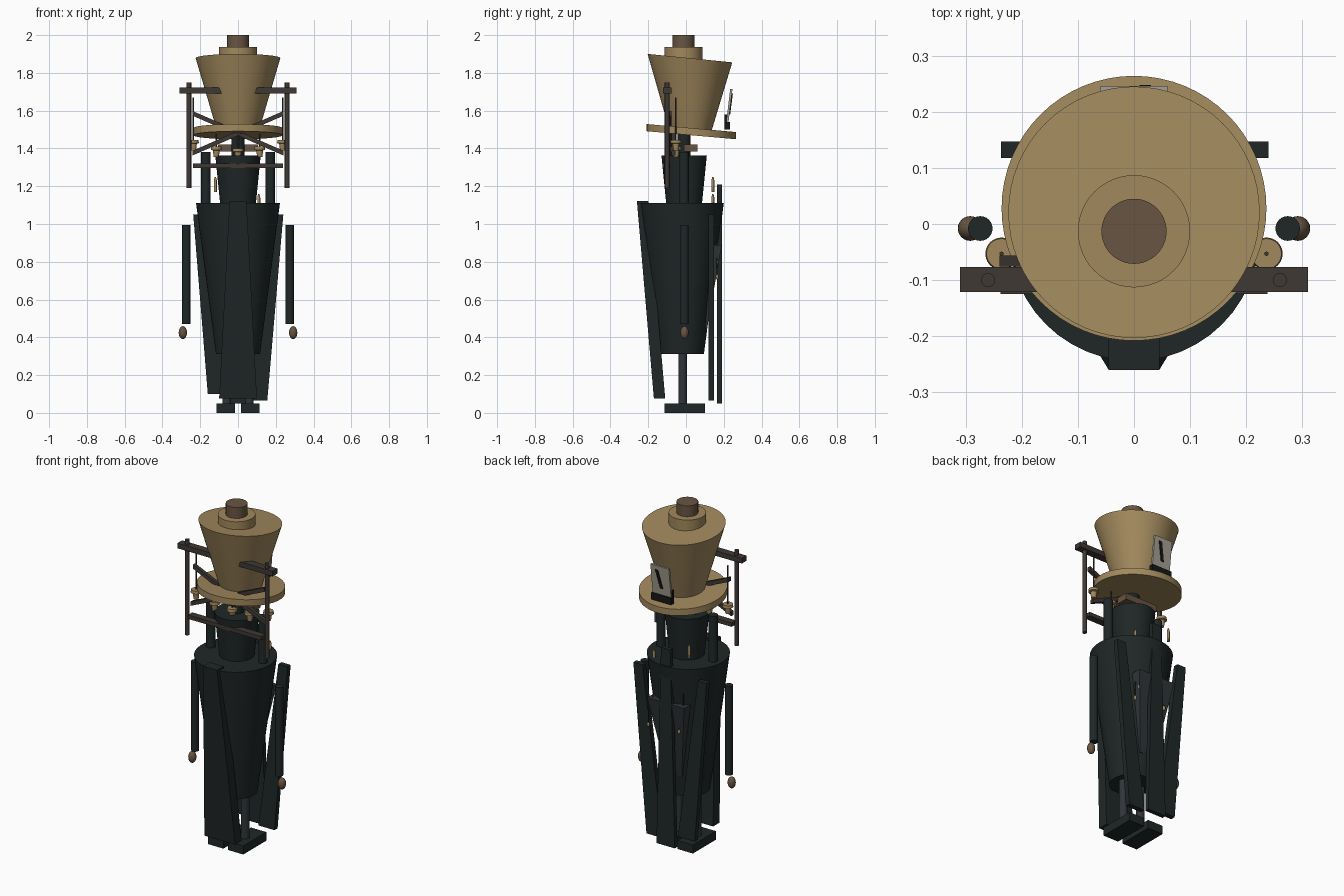
import bpy, math
from mathutils import Vector

def mat(name, c):
    m = bpy.data.materials.new(name)
    m.diffuse_color = (*c, 1)
    return m

DARK = mat("dark_cloth", (0.014, 0.02, 0.02))
GREY = mat("apron_grey", (0.03, 0.036, 0.042))
TAN = mat("straw", (0.36, 0.25, 0.11))
BROWN = mat("brown", (0.14, 0.09, 0.055))
WOOD = mat("dark_wood", (0.05, 0.04, 0.036))
PALE = mat("pale_board", (0.38, 0.35, 0.29))
BLACK = mat("black", (0.008, 0.008, 0.008))

def finish(name, verts, faces, m, smooth=False):
    me = bpy.data.meshes.new(name)
    me.from_pydata(verts, [], faces)
    me.materials.append(m)
    ob = bpy.data.objects.new(name, me)
    bpy.context.collection.objects.link(ob)
    if smooth:
        bpy.ops.object.select_all(action='DESELECT')
        ob.select_set(True)
        bpy.context.view_layer.objects.active = ob
        bpy.ops.object.shade_smooth_by_angle()
    return ob

def lathe(name, rings, m, x=0, y=0, slope=0, n=48):
    """Stack of (radius, z) circles; slope tilts every ring along y."""
    v, f = [], []
    for r, z in rings:
        for i in range(n):
            a = 2 * math.pi * i / n
            dy = r * math.sin(a)
            v.append((x + r * math.cos(a), y + dy, z + slope * dy))
    for k in range(len(rings) - 1):
        for i in range(n):
            j = (i + 1) % n
            f.append((k*n + i, k*n + j, k*n + n + j, k*n + n + i))
    f.append(tuple(reversed(range(n))))
    f.append(tuple(range(len(v) - n, len(v))))
    return finish(name, v, f, m, True)

def slab(name, low, high, m):
    """Tapered box between two rectangles (x0, x1, y0, y1, z)."""
    v = []
    for x0, x1, y0, y1, z in (low, high):
        v += [(x0, y0, z), (x1, y0, z), (x1, y1, z), (x0, y1, z)]
    f = [(3, 2, 1, 0), (4, 5, 6, 7)] + [(i, (i+1) % 4, (i+1) % 4 + 4, i + 4) for i in range(4)]
    return finish(name, v, f, m)

def box(name, x0, x1, y0, y1, z0, z1, m):
    return slab(name, (x0, x1, y0, y1, z0), (x0, x1, y0, y1, z1), m)

def egg(name, loc, r, h, m, n=24):
    rings = [(max(0.001, r * math.sin(t * math.pi / 12)), loc[2] - h * math.cos(t * math.pi / 12)) for t in range(13)]
    return lathe(name, rings, m, loc[0], loc[1], 0, n)

# hat: tilted brim, flaring crown, two stacked rings
lathe("hat_brim", [(0.236, 1.47), (0.236, 1.508)], TAN, 0, 0.028, -0.09, 64)
lathe("hat_crown", [(0.113, 1.50), (0.224, 1.878)], TAN, 0, 0.021, -0.1, 64)
lathe("hat_ring", [(0.1, 1.86), (0.1, 1.936)], TAN, 0, -0.013)
lathe("hat_cap", [(0.058, 1.92), (0.058, 2.0)], BROWN, 0, -0.013)

# notice board on the back of the hat
slab("board", (-0.06, 0.06, 0.213, 0.225, 1.54), (-0.06, 0.06, 0.234, 0.246, 1.715), PALE)
slab("board_bar", (-0.012, 0.006, 0.222, 0.234, 1.58), (0.012, 0.03, 0.236, 0.248, 1.69), BLACK)
box("board_shelf", -0.065, 0.065, 0.205, 0.232, 1.50, 1.54, BLACK)
box("board_side", -0.065, -0.055, 0.205, 0.22, 1.50, 1.58, BLACK)

# wooden frame around the hat
box("top_beam", -0.31, 0.31, -0.121, -0.077, 1.692, 1.722, WOOD)
box("low_beam", -0.238, 0.238, -0.125, -0.085, 1.297, 1.32, WOOD)
box("head_block", -0.105, 0.105, -0.01, 0.06, 1.385, 1.422, BROWN)
for s in (-1, 1):
    lathe("frame_post", [(0.0125, 1.19), (0.0125, 1.75)], WOOD, s * 0.26, -0.1, 0, 20)
    y = -0.066 if s < 0 else -0.088
    v = [(s*0.24, y-0.01, 1.573), (s*0.24, y-0.01, 1.598), (-s*0.24, y-0.01, 1.388), (-s*0.24, y-0.01, 1.363)]
    v += [(a, b + 0.02, c) for a, b, c in v]
    f = [(0, 1, 2, 3), (7, 6, 5, 4)] + [(i, i + 4, (i+1) % 4 + 4, (i+1) % 4) for i in range(4)]
    if s > 0:
        f = [q[::-1] for q in f]
    finish("cross_brace", v, f, WOOD)

# hanging bells and their cords
for x, z, top in ((-0.236, 1.39, 1.67), (-0.115, 1.355, 1.48), (0, 1.345, 1.48), (0.115, 1.355, 1.48), (0.236, 1.39, 1.67)):
    lathe("bell", [(0.014, z), (0.018, z + 0.035), (0.029, z + 0.038), (0.027, z + 0.055)], TAN, x, -0.053, 0, 24)
    lathe("bell_cord", [(0.004, z + 0.05), (0.004, top)], WOOD, x, -0.053, 0, 8)

# neck, chest and coat
lathe("neck", [(0.035, 1.35), (0.035, 1.49)], DARK, 0, -0.01, 0, 24)
lathe("chest", [(0.092, 1.08), (0.12, 1.362)], DARK, 0, -0.01)
lathe("coat", [(0.117, 0.313), (0.222, 1.11)], DARK, 0, -0.022)

# coat panels, front and back
slab("front_panel", (-0.1, 0.1, -0.17, -0.11, 0.075), (-0.045, 0.045, -0.26, -0.2, 1.122), DARK)
slab("back_panel", (-0.06, 0.06, 0.165, 0.19, 0.05), (-0.03, 0.03, 0.165, 0.19, 1.21), DARK)
slab("left_tail", (-0.16, -0.05, 0.118, 0.147, 0.10), (-0.237, -0.18, 0.118, 0.147, 1.05), DARK)
slab("right_tail", (0.05, 0.155, 0.118, 0.147, 0.065), (0.18, 0.24, 0.118, 0.147, 1.05), DARK)
slab("back_apron", (-0.05, 0.05, 0.06, 0.11, 0.44), (-0.12, 0.12, 0.08, 0.19, 0.89), GREY)

# small charms on the back
for x, y, z0, z1 in ((-0.12, 0.142, 1.17, 1.25), (0.11, 0.142, 1.10, 1.16)):
    lathe("charm", [(0.008, z0), (0.008, z1 - 0.02), (0.003, z1)], TAN, x, y, 0, 12)
for x, z in ((-0.1, 0.86), (-0.07, 0.73), (0.1, 0.8), (0.13, 0.72)):
    lathe("charm_cord", [(0.003, z), (0.003, z + 0.1)], WOOD, x, 0.165, 0, 8)
    egg("charm_bead", (x, 0.165, z), 0.008, 0.014, TAN, 12)

# arms, hands, legs and feet
for s in (-1, 1):
    lathe("upper_arm", [(0.025, 1.09), (0.025, 1.38)], DARK, s * 0.17, -0.01, 0, 24)
    lathe("lower_arm", [(0.022, 0.47), (0.022, 0.995)], DARK, s * 0.274, -0.008, 0, 24)
    egg("hand", (s * 0.292, -0.008, 0.425), 0.022, 0.034, BROWN)
    lathe("leg", [(0.023, 0.04), (0.023, 0.34)], GREY, s * 0.06, -0.018, 0, 24)
    box("foot", s * 0.065 - 0.05, s * 0.065 + 0.05, -0.115, 0.1, 0.0, 0.05, DARK)
